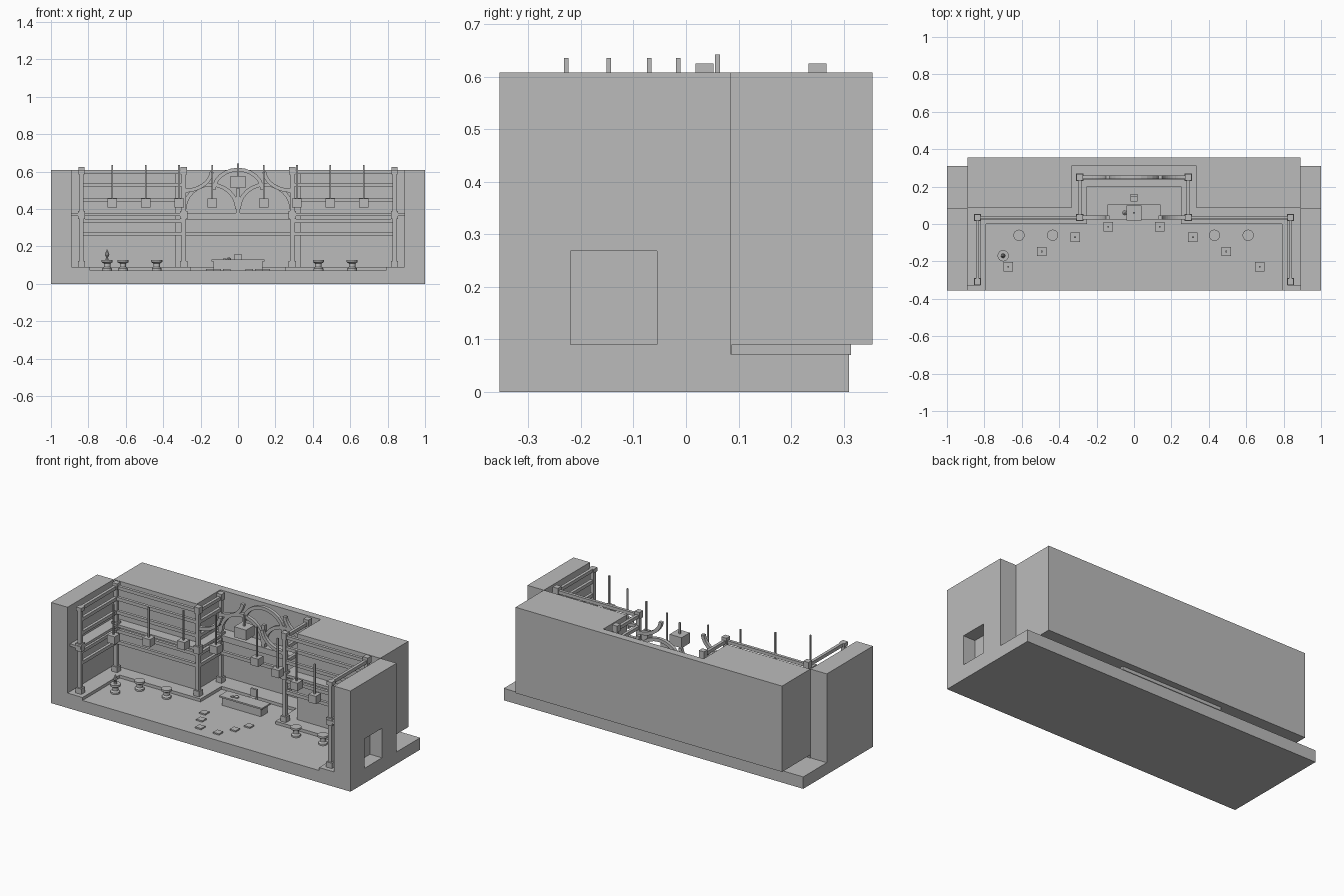
import bpy, bmesh, math
from mathutils import Vector

cube = bpy.data.objects.get("Cube")
if cube:
    bpy.data.objects.remove(cube, do_unlink=True)

GREY = (0.5, 0.5, 0.5, 1)
mat = bpy.data.materials.new("plain_grey")
mat.use_nodes = True
mat.diffuse_color = GREY
mat.node_tree.nodes["Principled BSDF"].inputs["Base Color"].default_value = GREY


def finish(name, bm):
    bmesh.ops.recalc_face_normals(bm, faces=bm.faces)
    mesh = bpy.data.meshes.new(name)
    bm.to_mesh(mesh)
    bm.free()
    mesh.materials.append(mat)
    obj = bpy.data.objects.new(name, mesh)
    bpy.context.collection.objects.link(obj)
    return obj


def add_box(bm, lo, hi):
    lo, hi = Vector(lo), Vector(hi)
    verts = bmesh.ops.create_cube(bm, size=1)["verts"]
    for v in verts:
        v.co = (lo + hi) / 2 + v.co * (hi - lo)


def box(name, lo, hi):
    bm = bmesh.new()
    add_box(bm, lo, hi)
    return finish(name, bm)


def add_post(bm, x, y, width, z0, z1):
    h = width / 2
    add_box(bm, (x - h, y - h, z0), (x + h, y + h, z1))


def mirrored_prism(name, half, z0, z1):
    """Extrude a ground plan given by its +x half."""
    plan = half + [(-x, y) for x, y in reversed(half)]
    bm = bmesh.new()
    face = bm.faces.new([bm.verts.new((x, y, z0)) for x, y in plan])
    top = bmesh.ops.extrude_face_region(bm, geom=[face])["geom"]
    for v in top:
        if isinstance(v, bmesh.types.BMVert):
            v.co.z = z1
    return finish(name, bm)


def lathe(name, x, y, profile, sides=16):
    bm = bmesh.new()
    rings = []
    for r, z in profile:
        rings.append([bm.verts.new((x + r * math.cos(a), y + r * math.sin(a), z))
                      for a in (2 * math.pi * i / sides for i in range(sides))])
    for low, high in zip(rings, rings[1:]):
        for i in range(sides):
            j = (i + 1) % sides
            bm.faces.new((low[i], low[j], high[j], high[i]))
    bm.faces.new(rings[0])
    bm.faces.new(rings[-1])
    return finish(name, bm)


def arc_bar(name, y, cx, cz, rx, rz, a0, a1, thick=0.02, depth=0.02, steps=12):
    """Curved timber with a rectangular section in an xz plane."""
    bm = bmesh.new()
    rings = []
    for i in range(steps + 1):
        a = math.radians(a0 + (a1 - a0) * i / steps)
        ring = []
        for d, s in ((-1, -1), (1, -1), (1, 1), (-1, 1)):
            ring.append(bm.verts.new((cx + (rx + d * thick / 2) * math.cos(a),
                                      y + s * depth / 2,
                                      cz + (rz + d * thick / 2) * math.sin(a))))
        rings.append(ring)
    for p, q in zip(rings, rings[1:]):
        for i in range(4):
            j = (i + 1) % 4
            bm.faces.new((p[i], p[j], q[j], q[i]))
    bm.faces.new(rings[0])
    bm.faces.new(rings[-1])
    return finish(name, bm)


# Shell: base, side walls, back block around the alcove
TOP, FLOOR, STEP = 0.608, 0.072, 0.09
box("base", (-1, -0.355, 0), (1, 0.31, FLOOR))
box("right_wall", (-1, -0.355, FLOOR), (-0.89, 0.085, TOP))
left_wall = box("left_wall", (0.89, -0.355, FLOOR), (1, 0.085, TOP))
mirrored_prism("back_block", [(0.335, 0.31), (0.335, 0.085), (0.89, 0.085), (0.89, 0.355)], STEP, TOP)

# Niche in the outer face of the left wall
cutter = box("niche_cutter", (0.92, -0.22, STEP), (1.1, -0.055, 0.268))
cutter.hide_render = True
mod = left_wall.modifiers.new("niche", "BOOLEAN")
mod.operation, mod.solver, mod.object = "DIFFERENCE", "EXACT", cutter
bpy.context.view_layer.objects.active = left_wall
bpy.ops.object.modifier_apply(modifier=mod.name)
bpy.data.objects.remove(cutter, do_unlink=True)

# Raised walkway and the ledge above it
mirrored_prism("walkway", [(0.25, 0.2), (0.25, 0), (0.79, 0), (0.79, -0.355), (0.89, -0.355),
                           (0.89, 0.088), (0.34, 0.088), (0.34, 0.314)], FLOOR - 0.002, STEP)
mirrored_prism("ledge", [(0.28, 0.235), (0.28, 0.022), (0.82, 0.022), (0.82, -0.33), (0.89, -0.33),
                         (0.89, 0.086), (0.336, 0.086), (0.336, 0.311)], 0.362, 0.378)

# Columns with base, middle and top blocks
corners = [(0.837, -0.308), (0.837, 0.035), (0.29, 0.035), (0.29, 0.25)]
for side, s in (("left", 1), ("right", -1)):
    for i, (x, y) in enumerate(corners):
        bm = bmesh.new()
        add_post(bm, s * x, y, 0.022, STEP, TOP)
        add_post(bm, s * x, y, 0.038, STEP, 0.122)
        add_post(bm, s * x, y, 0.038, 0.345, 0.39)
        add_post(bm, s * x, y, 0.034, 0.585, 0.625 if i else TOP)
        finish(f"{side}_column_{i + 1}", bm)

    # Rails between neighbouring columns
    bm = bmesh.new()
    for (xa, ya), (xb, yb) in zip(corners, corners[1:]):
        for z in (0.268, 0.336, 0.448, 0.53, 0.598):
            xs, ys = sorted((s * xa, s * xb)), sorted((ya, yb))
            add_box(bm, (xs[0] - 0.009, ys[0] - 0.009, z - 0.01),
                    (xs[1] + 0.009, ys[1] + 0.009, z + 0.01))
    finish(f"{side}_rails", bm)

    # Curved timbers of the alcove screen
    for place, y in (("front", 0.035), ("back", 0.25)):
        a0, a1 = (270, 355) if s < 0 else (270, 185)
        arc_bar(f"{side}_{place}_brace", y, s * 0.285, 0.608, 0.145, 0.11, a0, a1)
    arc_bar(f"{side}_low_arch", 0.25, s * 0.145, 0.4, 0.14, 0.13, 0, 180)

arc_bar("top_arch", 0.25, 0, 0.5, 0.13, 0.11, 0, 180)
box("screen_post", (-0.01, 0.24, 0.378), (0.01, 0.26, 0.51))
box("screen_beam", (-0.29, 0.24, 0.34), (0.29, 0.26, 0.378))
box("screen_low_rail", (-0.29, 0.241, 0.258), (0.29, 0.259, 0.278))


# Hanging lanterns
def lantern(name, x, y, size, z0, z1, rod_top):
    bm = bmesh.new()
    add_post(bm, x, y, size, z0, z1)
    add_post(bm, x, y, 0.009, z1, rod_top)
    finish(name, bm)


for s in (1, -1):
    for i, (x, y) in enumerate([(0.137, -0.015), (0.315, -0.07), (0.493, -0.147), (0.672, -0.228)]):
        lantern(f"lantern_{'left' if s > 0 else 'right'}_{i + 1}", s * x, y, 0.05, 0.408, 0.455, 0.635)
lantern("centre_lantern", 0, 0.06, 0.08, 0.512, 0.575, 0.642)

# Round spool tables
for i, (x, y) in enumerate([(-0.7, -0.17), (-0.615, -0.06), (-0.435, -0.06), (0.43, -0.06), (0.61, -0.06)]):
    lathe(f"table_{i + 1}", x, y, [(0.026, FLOOR), (0.026, 0.082), (0.017, 0.09), (0.017, 0.108),
                                   (0.03, 0.116), (0.03, 0.128)])
lathe("table_ornament", -0.7, -0.17, [(0.009, 0.128), (0.005, 0.14), (0.012, 0.155), (0.008, 0.168),
                                      (0.002, 0.182)], 8)

# Counter with its stool and small items
box("counter_body", (-0.13, 0.032, FLOOR), (0.13, 0.098, 0.12))
box("counter_top", (-0.143, 0.024, 0.12), (0.143, 0.105, 0.129))
lathe("counter_bell", -0.05, 0.06, [(0.012, 0.129), (0.012, 0.134), (0.004, 0.142)], 8)
box("counter_tray", (-0.08, 0.045, 0.129), (-0.065, 0.06, 0.135))
box("stool_seat", (-0.02, 0.12, FLOOR), (0.02, 0.16, 0.115))
box("stool_back", (-0.02, 0.148, 0.115), (0.02, 0.16, 0.16))

# Floor cushions in an arc
for s in (1, -1):
    for i, (x, y) in enumerate([(0.15, -0.108), (0.112, -0.19), (0.06, -0.275)]):
        box(f"cushion_{'left' if s > 0 else 'right'}_{i + 1}",
            (s * x - 0.02, y - 0.02, FLOOR), (s * x + 0.02, y + 0.02, 0.08))
